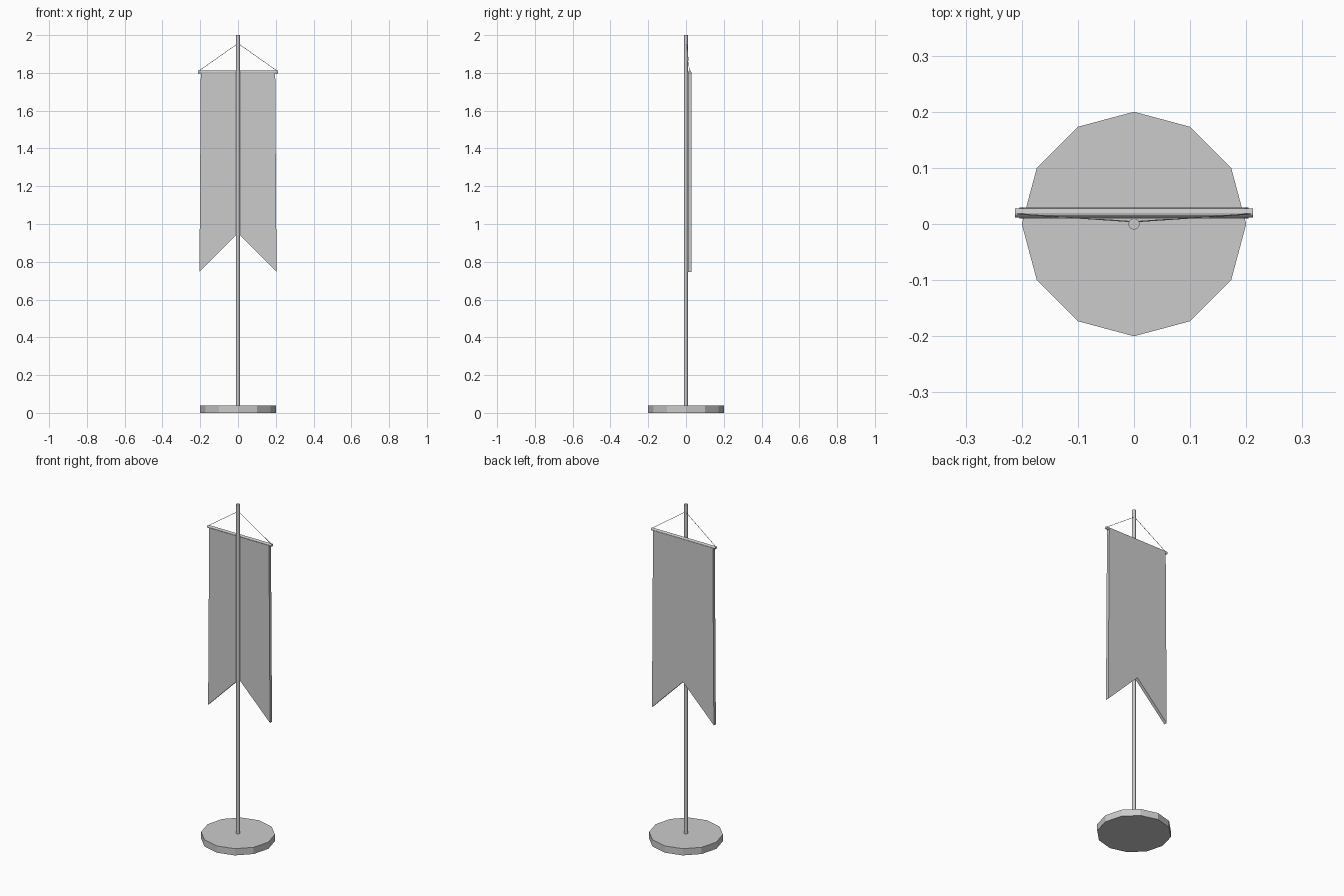
import bpy, bmesh
from mathutils import Vector

if "Cube" in bpy.data.objects:
    bpy.data.objects.remove(bpy.data.objects["Cube"])


def rod(name, a, b, radius, sides):
    """Closed cylinder running from point a to point b."""
    a, b = Vector(a), Vector(b)
    bpy.ops.mesh.primitive_cylinder_add(vertices=sides, radius=radius,
                                        depth=(b - a).length, location=(a + b) / 2)
    ob = bpy.context.object
    ob.name = name
    ob.rotation_euler = (b - a).to_track_quat('Z', 'Y').to_euler()
    return ob


# Twelve-sided foot and upright pole
rod("base", (0, 0, 0), (0, 0, 0.04), 0.2, 12)
rod("pole", (0, 0, 0.035), (0, 0, 2), 0.01, 12)

# Crossbar behind the pole
rod("crossbar", (-0.212, 0.02, 1.804), (0.212, 0.02, 1.804), 0.008, 12)

# Hanging cords from the bar ends to the pole
for side, label in ((-1, "left"), (1, "right")):
    rod("cord_" + label, (side * 0.208, 0.018, 1.81), (0, 0.004, 1.956), 0.0012, 6)

# Swallow-tailed banner: front outline extruded to its thickness
outline = [(-0.197, 1.802), (-0.204, 0.747), (0, 0.952), (0.204, 0.747), (0.197, 1.802)]
bm = bmesh.new()
face = bm.faces.new([bm.verts.new((x, 0.01, z)) for x, z in outline])
ext = bmesh.ops.extrude_face_region(bm, geom=[face])
bmesh.ops.translate(bm, vec=(0, 0.019, 0),
                    verts=[g for g in ext["geom"] if isinstance(g, bmesh.types.BMVert)])
bmesh.ops.recalc_face_normals(bm, faces=bm.faces)
mesh = bpy.data.meshes.new("banner")
bm.to_mesh(mesh)
bm.free()
bpy.context.collection.objects.link(bpy.data.objects.new("banner", mesh))
